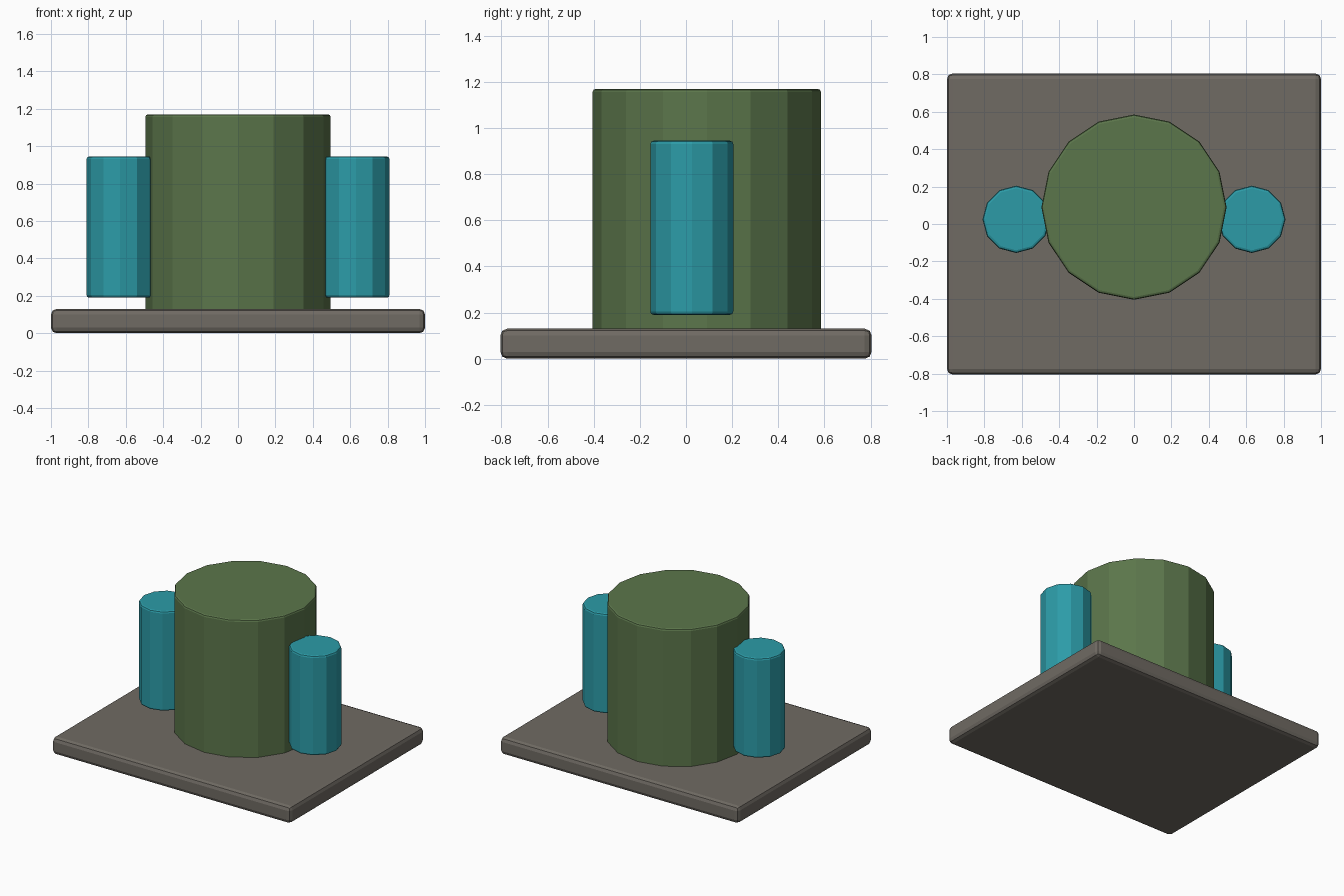
import bpy, math

if "Cube" in bpy.data.objects:
    bpy.data.objects.remove(bpy.data.objects["Cube"])


def finish(ob, name, color, bevel, segments):
    ob.name = name
    mat = bpy.data.materials.new(name + "_paint")
    mat.diffuse_color = (*color, 1)
    mat.use_nodes = True
    mat.node_tree.nodes["Principled BSDF"].inputs["Base Color"].default_value = mat.diffuse_color
    ob.data.materials.append(mat)
    mod = ob.modifiers.new("Bevel", "BEVEL")
    mod.width = bevel
    mod.segments = segments
    mod.limit_method = "ANGLE"
    mod.angle_limit = math.radians(40)


def drum(name, sides, radius, x, y, z0, z1, color, bevel):
    bpy.ops.mesh.primitive_cylinder_add(vertices=sides, radius=radius, depth=z1 - z0,
                                        location=(x, y, (z0 + z1) / 2))
    finish(bpy.context.object, name, color, bevel, 2)


# Base plate
bpy.ops.mesh.primitive_cube_add(size=1, location=(0, 0, 0.065))
base = bpy.context.object
base.scale = (2, 1.61, 0.13)
bpy.ops.object.transform_apply(location=False, rotation=False, scale=True)
finish(base, "base_plate", (0.16, 0.145, 0.125), 0.03, 2)

# Main tank, sunk slightly into the plate
drum("main_tank", 16, 0.495, 0, 0.09, 0.105, 1.17, (0.105, 0.18, 0.07), 0.014)

# Side canisters, raised off the plate
for side, label in ((-1, "left"), (1, "right")):
    drum(label + "_canister", 12, 0.18, side * 0.63, 0.025, 0.19, 0.945,
         (0.025, 0.33, 0.39), 0.014)
